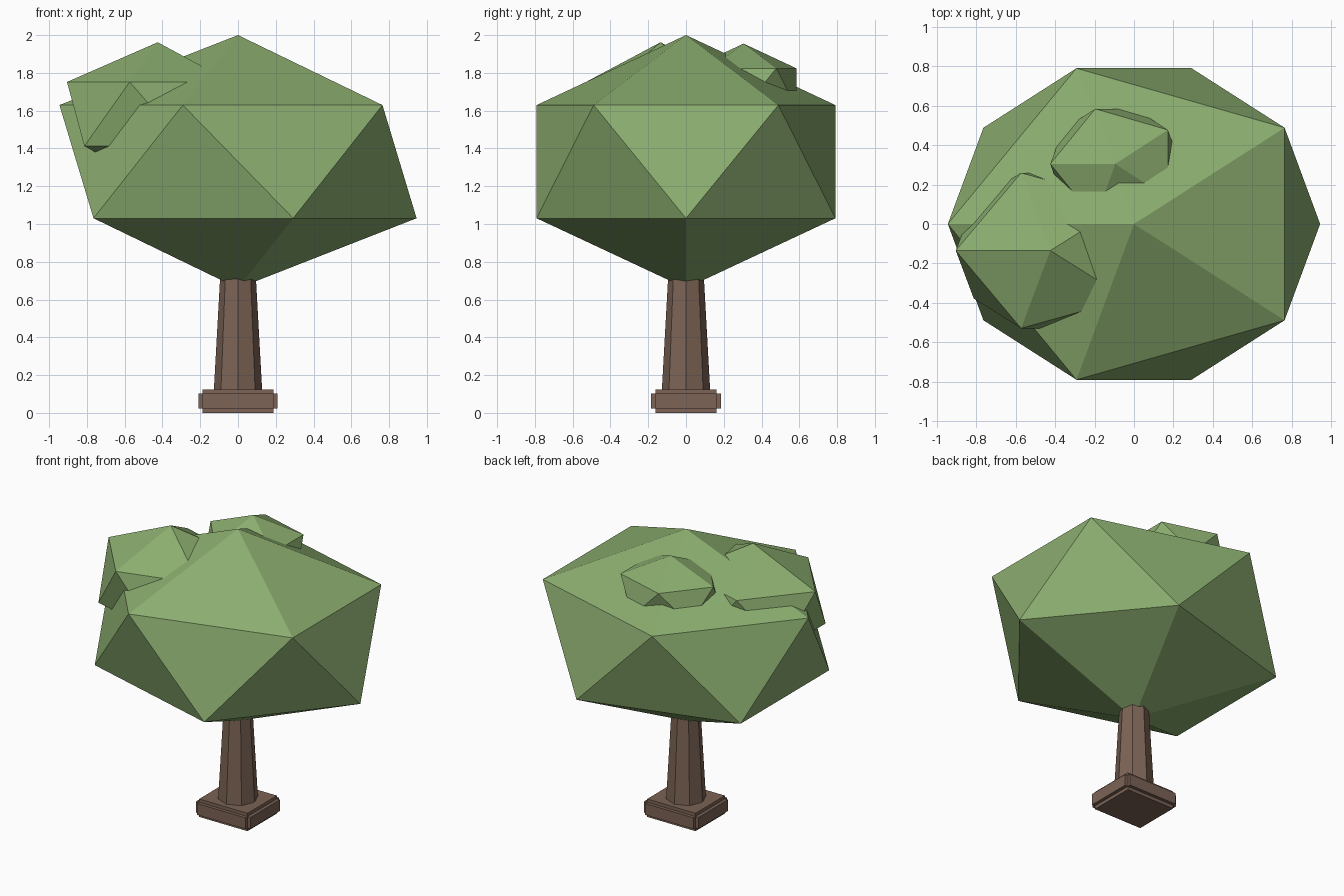
import bpy
import math

if "Cube" in bpy.data.objects:
    bpy.data.objects.remove(bpy.data.objects["Cube"])


def material(name, rgb):
    mat = bpy.data.materials.new(name)
    mat.diffuse_color = (*rgb, 1.0)
    mat.use_nodes = True
    mat.node_tree.nodes["Principled BSDF"].inputs["Base Color"].default_value = mat.diffuse_color
    return mat


BARK = material("bark", (0.20, 0.125, 0.09))
LEAF = material("leaf", (0.26, 0.42, 0.16))


def finish(name, mat):
    obj = bpy.context.object
    obj.name = name
    obj.data.materials.append(mat)
    return obj


def leaf_clump(name, centre, scale):
    bpy.ops.mesh.primitive_ico_sphere_add(
        subdivisions=1, radius=1, location=centre, rotation=(0, 0, math.pi))
    finish(name, LEAF).scale = scale


# Stepped base block with square notched edges
bpy.ops.mesh.primitive_cube_add(size=1, location=(0, 0, 0.0625))
base = finish("trunk_base", BARK)
base.scale = (0.42, 0.37, 0.125)
bpy.ops.object.transform_apply(location=False, rotation=False, scale=True)
notch = base.modifiers.new("notch", 'BEVEL')
notch.width = 0.023
notch.segments = 2
notch.profile = 0.0

# Tapered eight-sided trunk
bpy.ops.mesh.primitive_cone_add(
    vertices=8, radius1=0.129, radius2=0.09, depth=0.7, location=(0, 0, 0.45))
finish("trunk", BARK)

# Main canopy and two smaller clumps
leaf_clump("canopy", (0, 0, 1.33), (1.057, 0.93, 0.67))
leaf_clump("left_clump", (-0.425, -0.135, 1.582), (0.537, 0.464, 0.38))
leaf_clump("back_clump", (-0.095, 0.305, 1.718), (0.369, 0.329, 0.237))
